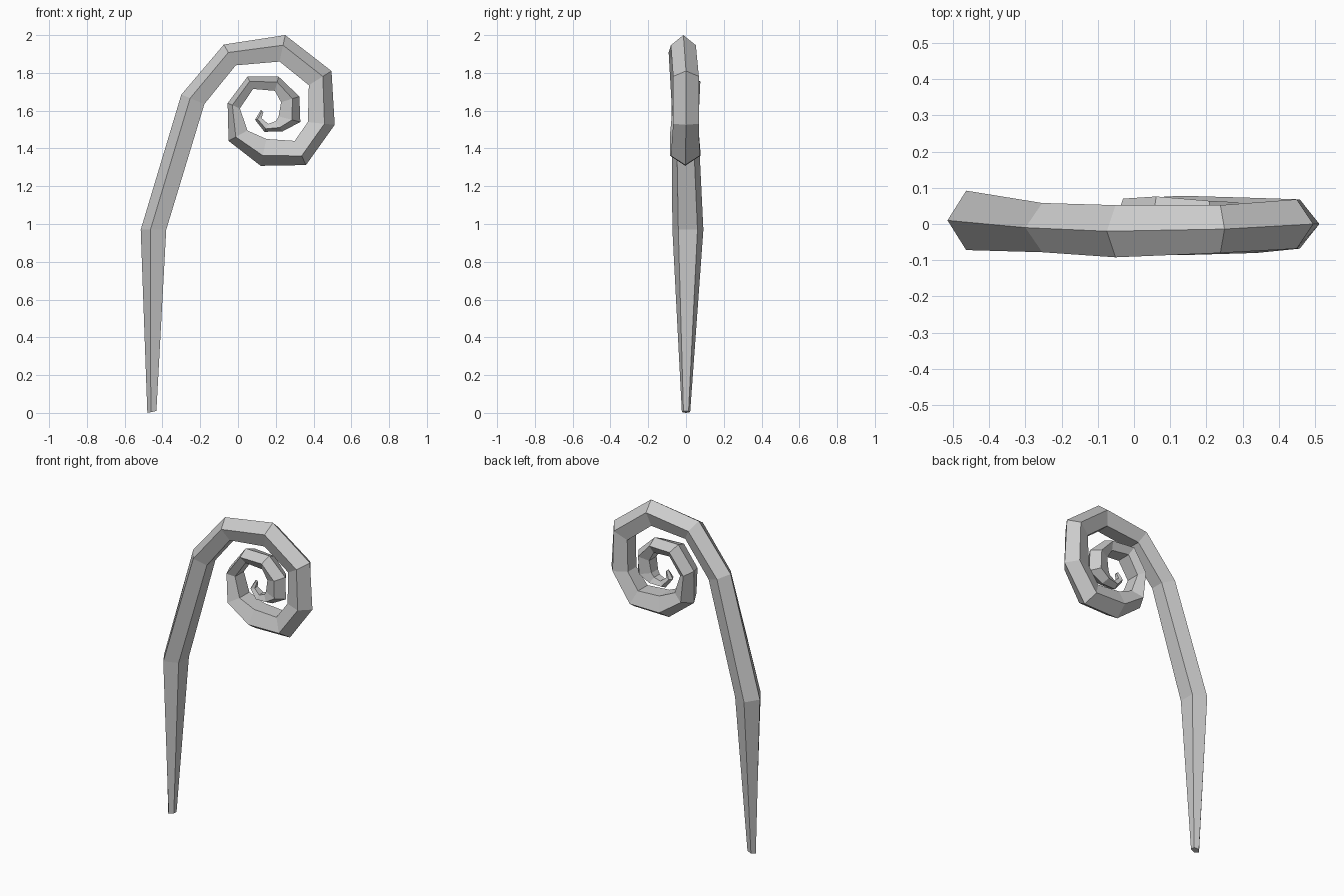
import bpy, bmesh, math

# Stations along the curl, seen from the front:
# outer x, outer z, inner x, inner z, half depth in y, centre y
STATIONS = [
    (-.480, .000, -.432, .010, .022, .000),
    (-.515, .970, -.380, .970, .082, .010),
    (-.300, 1.685, -.178, 1.635, .068, -.010),
    (-.075, 1.950, -.012, 1.840, .072, -.020),
    (.250, 2.000, .220, 1.860, .066, -.014),
    (.495, 1.810, .375, 1.735, .068, .000),
    (.512, 1.525, .370, 1.540, .068, .000),
    (.360, 1.312, .300, 1.440, .076, -.004),
    (.120, 1.308, .150, 1.450, .082, -.004),
    (-.050, 1.440, .050, 1.495, .078, -.008),
    (-.055, 1.640, .010, 1.612, .070, .000),
    (.050, 1.780, .080, 1.715, .072, .004),
    (.215, 1.780, .195, 1.705, .064, .000),
    (.325, 1.675, .228, 1.645, .060, .000),
    (.330, 1.540, .215, 1.570, .052, .000),
    (.235, 1.490, .200, 1.545, .044, .000),
    (.140, 1.488, .160, 1.530, .034, .000),
    (.090, 1.552, .125, 1.560, .024, .000),
    (.122, 1.605, .134, 1.592, .010, .000),
]
SIDES = 5


def curl_stem(name):
    bm = bmesh.new()
    rings = []
    for ox, oz, ix, iz, depth, cy in STATIONS:
        ring = []
        for k in range(SIDES):
            a = 2 * math.pi * k / SIDES
            # one corner points outward, the flat side faces the coil centre
            t = (1 - math.cos(a)) / (1 + math.cos(math.pi / SIDES))
            ring.append(bm.verts.new((ox + (ix - ox) * t,
                                      cy + depth * math.sin(a) / math.sin(math.radians(72)),
                                      oz + (iz - oz) * t)))
        rings.append(ring)
    for a, b in zip(rings, rings[1:]):
        for k in range(SIDES):
            n = (k + 1) % SIDES
            bm.faces.new((a[k], a[n], b[n], b[k]))
    # closed foot and tip
    bm.faces.new(rings[0][::-1])
    bm.faces.new(rings[-1])
    bmesh.ops.recalc_face_normals(bm, faces=bm.faces)
    mesh = bpy.data.meshes.new(name)
    bm.to_mesh(mesh)
    bm.free()
    obj = bpy.data.objects.new(name, mesh)
    bpy.context.collection.objects.link(obj)
    return obj


# Tapered five-sided stalk rolled into a spiral head
curl_stem("curled_fern_stem")
